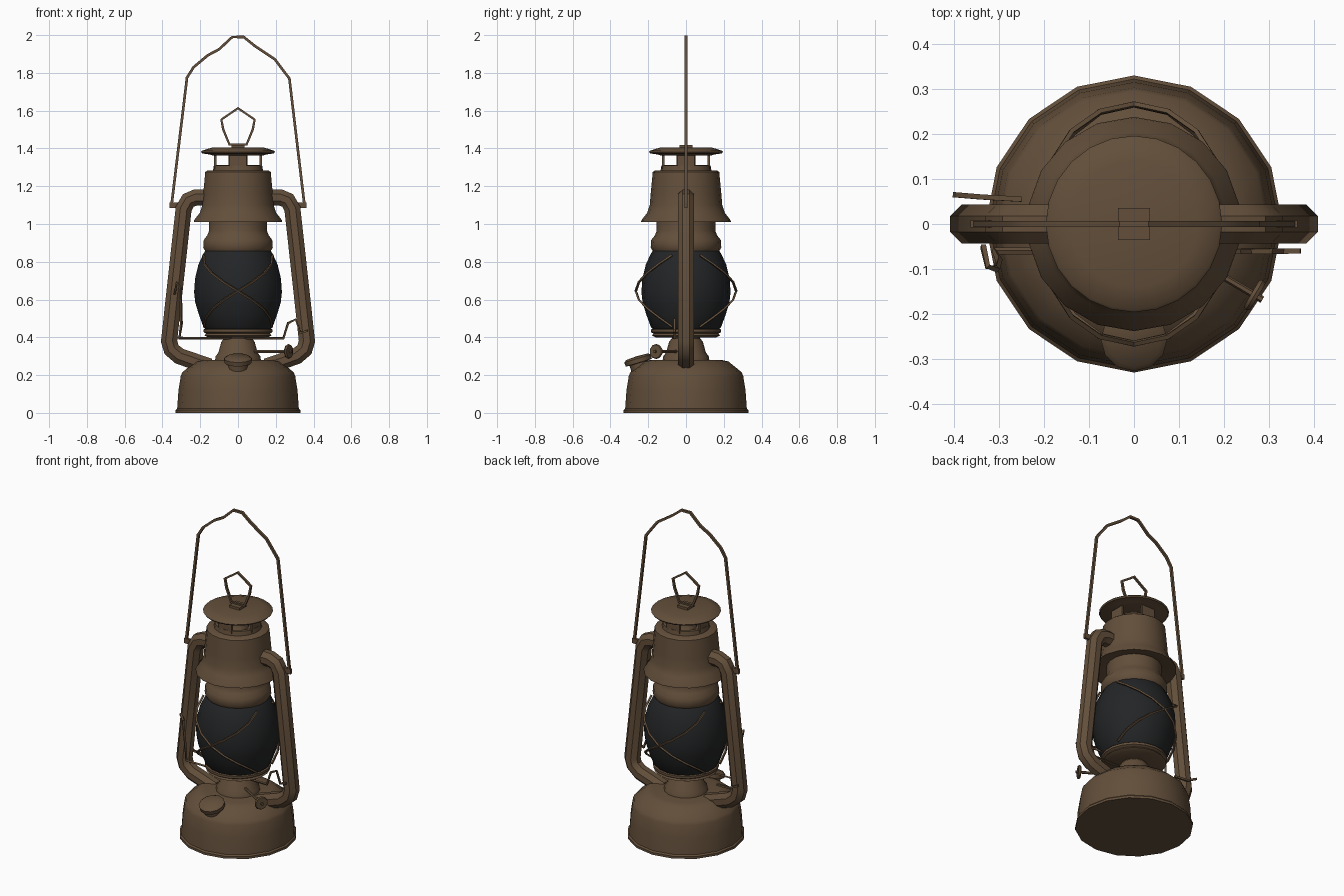
import bpy, bmesh, math
from mathutils import Vector, Matrix

if "Cube" in bpy.data.objects:
    bpy.data.objects.remove(bpy.data.objects["Cube"])


def material(name, rgb):
    m = bpy.data.materials.new(name)
    m.diffuse_color = (*rgb, 1)
    m.use_nodes = True
    m.node_tree.nodes["Principled BSDF"].inputs["Base Color"].default_value = m.diffuse_color
    return m


BROWN = material("aged_brown_metal", (0.125, 0.078, 0.043))
DARK = material("dark_glass", (0.017, 0.018, 0.019))


def finish(name, bm, mat, angle=35):
    bmesh.ops.remove_doubles(bm, verts=bm.verts, dist=0.0005)
    bmesh.ops.recalc_face_normals(bm, faces=bm.faces)
    me = bpy.data.meshes.new(name)
    bm.to_mesh(me)
    bm.free()
    me.shade_smooth()
    me.set_sharp_from_angle(angle=math.radians(angle))
    me.materials.append(mat)
    ob = bpy.data.objects.new(name, me)
    bpy.context.collection.objects.link(ob)
    return ob


def lathe(name, profile, mat=BROWN, sides=18, matrix=None):
    """Revolve (radius, z) points round the z axis."""
    bm = bmesh.new()
    rings = [[bm.verts.new((r * math.sin(2 * math.pi * i / sides),
                            r * math.cos(2 * math.pi * i / sides), z))
              for i in range(sides)] for r, z in profile]
    for a, b in zip(rings, rings[1:]):
        for i in range(sides):
            j = (i + 1) % sides
            bm.faces.new((a[i], a[j], b[j], b[i]))
    if matrix:
        bm.transform(matrix)
    return finish(name, bm, mat)


def sweep(name, path, radius, sides=4, closed=False, mat=BROWN):
    """Round section carried along a path with mitred corners."""
    pts = [Vector(p) for p in path]
    n = len(pts)
    bm = bmesh.new()
    rings, side = [], None
    for i, p in enumerate(pts):
        d_in = (p - pts[i - 1]).normalized() if i or closed else None
        d_out = (pts[(i + 1) % n] - p).normalized() if i < n - 1 or closed else None
        d_in, d_out = d_in or d_out, d_out or d_in
        t = (d_in + d_out).normalized()
        if side is None:
            side = t.cross(Vector((0, 1, 0)) if abs(t.y) < 0.9 else Vector((1, 0, 0)))
        side = (side - t * side.dot(t)).normalized()
        up = t.cross(side)
        rings.append([bm.verts.new(p + radius * (
            side * math.cos(2 * math.pi * (k + 0.5) / sides)
            + up * math.sin(2 * math.pi * (k + 0.5) / sides)))
            for k in range(sides)])
    pairs = list(zip(rings, rings[1:])) + ([(rings[-1], rings[0])] if closed else [])
    for a, b in pairs:
        for k in range(sides):
            j = (k + 1) % sides
            bm.faces.new((a[k], a[j], b[j], b[k]))
    if not closed:
        bm.faces.new(rings[0])
        bm.faces.new(rings[-1])
    return finish(name, bm, mat)


def box(name, size, matrix):
    bm = bmesh.new()
    bmesh.ops.create_cube(bm, size=1, matrix=matrix @ Matrix.Diagonal((*size, 1)))
    return finish(name, bm, BROWN)


# Fuel tank with rolled foot and sloping shoulder
lathe("fuel_tank", [(0, 0), (0.33, 0), (0.33, 0.014), (0.322, 0.022), (0.315, 0.12),
                    (0.303, 0.195), (0.295, 0.215), (0.225, 0.272), (0.19, 0.28),
                    (0, 0.28)], sides=16)

# Burner neck and the plate holding the globe
lathe("burner_neck", [(0.125, 0.27), (0.12, 0.30), (0.105, 0.32), (0.09, 0.375),
                      (0.075, 0.395), (0.075, 0.42)])
lathe("globe_plate", [(0, 0.40), (0.16, 0.40), (0.18, 0.41), (0.172, 0.42),
                      (0.186, 0.428), (0.186, 0.442), (0.165, 0.448), (0, 0.448)])

# Glass globe
GLOBE = [(0.172, 0.44), (0.186, 0.455), (0.21, 0.52), (0.23, 0.585), (0.236, 0.64),
         (0.231, 0.71), (0.213, 0.785), (0.185, 0.845), (0.172, 0.862)]
lathe("globe", GLOBE, DARK)

# Collar above the globe, hood with flared skirt
lathe("globe_collar", [(0, 0.855), (0.175, 0.855), (0.187, 0.875), (0.184, 0.915),
                       (0.165, 0.94), (0.155, 0.965), (0.155, 1.03)])
lathe("hood", [(0.15, 1.03), (0.225, 1.01), (0.238, 1.01), (0.236, 1.02), (0.205, 1.06),
               (0.192, 1.10), (0.187, 1.16), (0.176, 1.275), (0.165, 1.283),
               (0.12, 1.285), (0, 1.285)])

# Vented crown: ring, four posts, inner chimney, cap
lathe("crown_ring", [(0.135, 1.28), (0.13, 1.31), (0.115, 1.312), (0.112, 1.28)])
for i in range(4):
    box(f"crown_post_{i + 1}", (0.012, 0.09, 0.085),
        Matrix.Rotation(i * math.pi / 2, 4, 'Z') @ Matrix.Translation((0.12, 0, 1.335)))
lathe("inner_chimney", [(0.065, 1.28), (0.05, 1.31), (0.05, 1.37)], sides=12)
lathe("crown_cap", [(0, 1.362), (0.13, 1.362), (0.15, 1.368), (0.19, 1.374), (0.196, 1.382),
                    (0.19, 1.388), (0.14, 1.404), (0, 1.402)], sides=24)

# Pentagon lifting ring and its bracket on the cap
sweep("lifting_ring", [(0, 0, 1.613), (0.088, 0, 1.553), (0.078, 0, 1.50), (0.045, 0, 1.42),
                       (-0.045, 0, 1.42), (-0.078, 0, 1.50), (-0.088, 0, 1.553)],
      0.009, closed=True)
box("ring_bracket", (0.07, 0.07, 0.018), Matrix.Translation((0, 0, 1.408)))

# Bail handle
sweep("bail_handle", [(-0.353, 0, 1.09), (-0.27, 0, 1.775), (-0.235, 0, 1.83),
                      (-0.16, 0, 1.893), (-0.10, 0, 1.925), (-0.03, 0, 1.99),
                      (0.03, 0, 1.99), (0.09, 0, 1.942), (0.195, 0, 1.872),
                      (0.272, 0, 1.77), (0.353, 0, 1.09)], 0.010)

# Side air tubes, mirrored
for s, label in ((-1, "left"), (1, "right")):
    sweep(f"{label}_air_tube",
          [(s * x, 0, z) for x, z in ((0.12, 1.14), (0.225, 1.14), (0.263, 1.125),
                                      (0.288, 1.08), (0.365, 0.38), (0.352, 0.335),
                                      (0.31, 0.30), (0.15, 0.245))], 0.047, sides=8)
    # Ear where the bail hooks on
    box(f"{label}_bail_ear", (0.09, 0.016, 0.03), Matrix.Translation((s * 0.318, 0, 1.10)))

# Filler neck and cap, tilted towards the front
tilt = Matrix.Translation((0, -0.243, 0.245)) @ Matrix.Rotation(math.radians(17), 4, 'X')
lathe("filler_cap", [(0.052, -0.03), (0.052, 0.02), (0.072, 0.022), (0.074, 0.045),
                     (0.06, 0.055), (0, 0.058)], sides=12, matrix=tilt)

# Crossed guard wires over the front and back of the globe


def globe_radius(z):
    for (r0, z0), (r1, z1) in zip(GLOBE, GLOBE[1:]):
        if z0 <= z <= z1:
            return r0 + (r1 - r0) * (z - z0) / (z1 - z0)
    return GLOBE[-1][0]


for face, label in ((-1, "front"), (1, "back")):
    for s in (-1, 1):
        path = []
        for i in range(9):
            t = i / 4 - 1
            z, a = 0.645 + 0.19 * t, s * t * math.radians(68)
            r = globe_radius(z) + 0.008 + 0.022 * (1 - t * t)
            path.append((r * math.sin(a), face * r * math.cos(a), z))
        sweep(f"{label}_guard_wire_{'a' if s < 0 else 'b'}", path, 0.007)

# Globe lifting wire with hook and thumb lever
sweep("globe_lift_wire", [(-0.335, -0.05, 0.63), (-0.325, -0.095, 0.69),
                          (-0.305, -0.10, 0.66), (-0.30, -0.08, 0.47),
                          (-0.31, -0.06, 0.395), (0.24, -0.06, 0.395),
                          (0.265, -0.06, 0.475), (0.305, -0.06, 0.495),
                          (0.33, -0.06, 0.425), (0.37, -0.06, 0.435)], 0.008)
sweep("rear_tube_hook", [(-0.40, 0.065, 0.43), (-0.34, 0.06, 0.40), (-0.25, 0.055, 0.395)],
      0.008)

# Wick shaft and knob
axis = Vector((0.85, -0.5, 0.0)).normalized()
hub = Vector((0.268, -0.158, 0.325))
sweep("wick_shaft", [hub - axis * 0.22, hub + axis * 0.02], 0.008, sides=6)
turn = Matrix.Translation(hub) @ axis.to_track_quat('Z', 'Y').to_matrix().to_4x4()
lathe("wick_knob", [(0, -0.008), (0.036, -0.008), (0.04, 0), (0.036, 0.008), (0, 0.008)],
      sides=10, matrix=turn)
